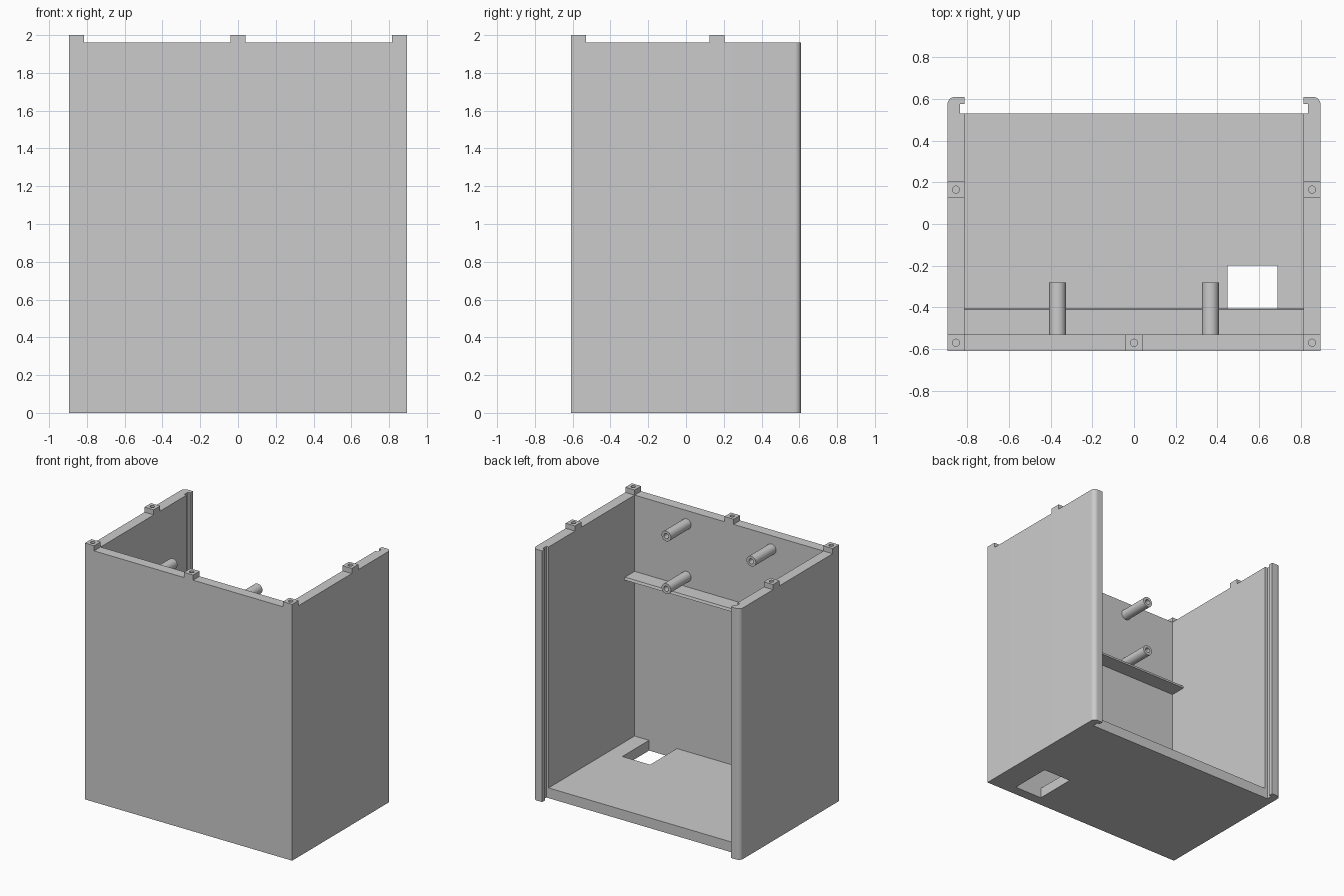
import bpy, bmesh, math
from mathutils import Matrix

if "Cube" in bpy.data.objects:
    bpy.data.objects.remove(bpy.data.objects["Cube"])

W, D, H, T = 0.895, 0.61, 1.96, 0.08   # half width, half depth, wall height, wall thickness
IN_X, IN_Y = W - T, D - T

grey = bpy.data.materials.new("plain_grey")
grey.use_nodes = True
COLOUR = (0.6, 0.6, 0.6, 1)
grey.diffuse_color = COLOUR
grey.node_tree.nodes["Principled BSDF"].inputs["Base Color"].default_value = COLOUR


def finish(name, bm):
    bmesh.ops.recalc_face_normals(bm, faces=bm.faces[:])
    mesh = bpy.data.meshes.new(name)
    bm.to_mesh(mesh)
    bm.free()
    mesh.materials.append(grey)
    ob = bpy.data.objects.new(name, mesh)
    bpy.context.collection.objects.link(ob)
    return ob


def prism(name, outline, z0, z1):
    """Extrude an outline in x and y from z0 to z1."""
    bm = bmesh.new()
    face = bm.faces.new([bm.verts.new((x, y, z0)) for x, y in outline])
    top = bmesh.ops.extrude_face_region(bm, geom=[face])["geom"]
    bmesh.ops.translate(bm, vec=(0, 0, z1 - z0),
                        verts=[v for v in top if isinstance(v, bmesh.types.BMVert)])
    return finish(name, bm)


def rect(x0, x1, y0, y1):
    return [(x0, y0), (x1, y0), (x1, y1), (x0, y1)]


def combine(ob, other, operation):
    """Apply a boolean and drop the second object."""
    mod = ob.modifiers.new("bool", "BOOLEAN")
    mod.operation, mod.object, mod.solver = operation, other, "EXACT"
    deps = bpy.context.evaluated_depsgraph_get()
    mesh = bpy.data.meshes.new_from_object(ob.evaluated_get(deps))
    ob.modifiers.clear()
    ob.data = mesh
    bpy.data.objects.remove(other)


def smooth(ob):
    bpy.ops.object.select_all(action="DESELECT")
    ob.select_set(True)
    bpy.context.view_layer.objects.active = ob
    bpy.ops.object.shade_smooth_by_angle(angle=math.radians(35))


# Three walls, with panel grooves and rounded outer corners at the open back
R = 0.035
corner = [(W - R + R * math.cos(a), D - R + R * math.sin(a))
          for a in (i * math.pi / 16 for i in range(9))]
half = [(W, -D)] + corner + [(IN_X, D), (IN_X, 0.575), (IN_X + 0.02, 0.575),
                             (IN_X + 0.02, IN_Y), (IN_X, IN_Y), (IN_X, -IN_Y)]
shell = prism("case_shell", half + [(-x, y) for x, y in reversed(half)], 0, H)

# Floor with a cable opening against the front wall
floor = prism("floor", rect(-IN_X - 0.02, IN_X + 0.02, -IN_Y - 0.02, IN_Y), 0, T)
combine(shell, floor, "UNION")
opening = prism("opening", rect(0.45, 0.69, -IN_Y, -0.2), -0.1, 0.2)
combine(shell, opening, "DIFFERENCE")

# Locating tabs on the rim, each with a screw hole
mid = T / 2
spots = {"front_right_tab": (-W + mid, -D + mid), "front_middle_tab": (0, -D + mid),
         "front_left_tab": (W - mid, -D + mid), "side_right_tab": (-W + mid, 0.165),
         "side_left_tab": (W - mid, 0.165)}


def drill(x, y):
    return prism("drill", [(x + 0.017 * math.cos(a), y + 0.017 * math.sin(a))
                           for a in (i * math.pi / 12 for i in range(24))], H - T, 2.1)


for name, (x, y) in spots.items():
    tab = prism(name, rect(x - mid, x + mid, y - mid, y + mid), H, 2)
    combine(tab, drill(x, y), "DIFFERENCE")
    combine(shell, drill(x, y), "DIFFERENCE")
    smooth(tab)
smooth(shell)

# Narrow shelf on the front wall, its free edge slightly sloped
shelf = prism("shelf", rect(-IN_X, IN_X, -IN_Y, -0.405), 1.345, 1.365)
for v in shelf.data.vertices:
    if v.co.y > -0.45 and v.co.z > 1.36:
        v.co.y -= 0.006


# Hollow standoffs on the inside of the front wall
def standoff(name, x, z, length=0.25, outer=0.04, inner=0.02, n=32):
    bm = bmesh.new()
    rings = []
    for r, y in ((outer, 0), (outer, length), (inner, length), (inner, 0)):
        rings.append([bm.verts.new((r * math.cos(2 * math.pi * i / n), y,
                                    r * math.sin(2 * math.pi * i / n))) for i in range(n)])
    for k in range(4):
        a, b = rings[k], rings[(k + 1) % 4]
        for i in range(n):
            j = (i + 1) % n
            bm.faces.new((a[i], a[j], b[j], b[i]))
    bmesh.ops.transform(bm, matrix=Matrix.Translation((x, -IN_Y, z)), verts=bm.verts[:])
    smooth(finish(name, bm))


for side, x in (("right", -0.367), ("left", 0.367)):
    for level, z in (("upper", 1.855), ("lower", 1.445)):
        standoff(f"{level}_{side}_standoff", x, z)
